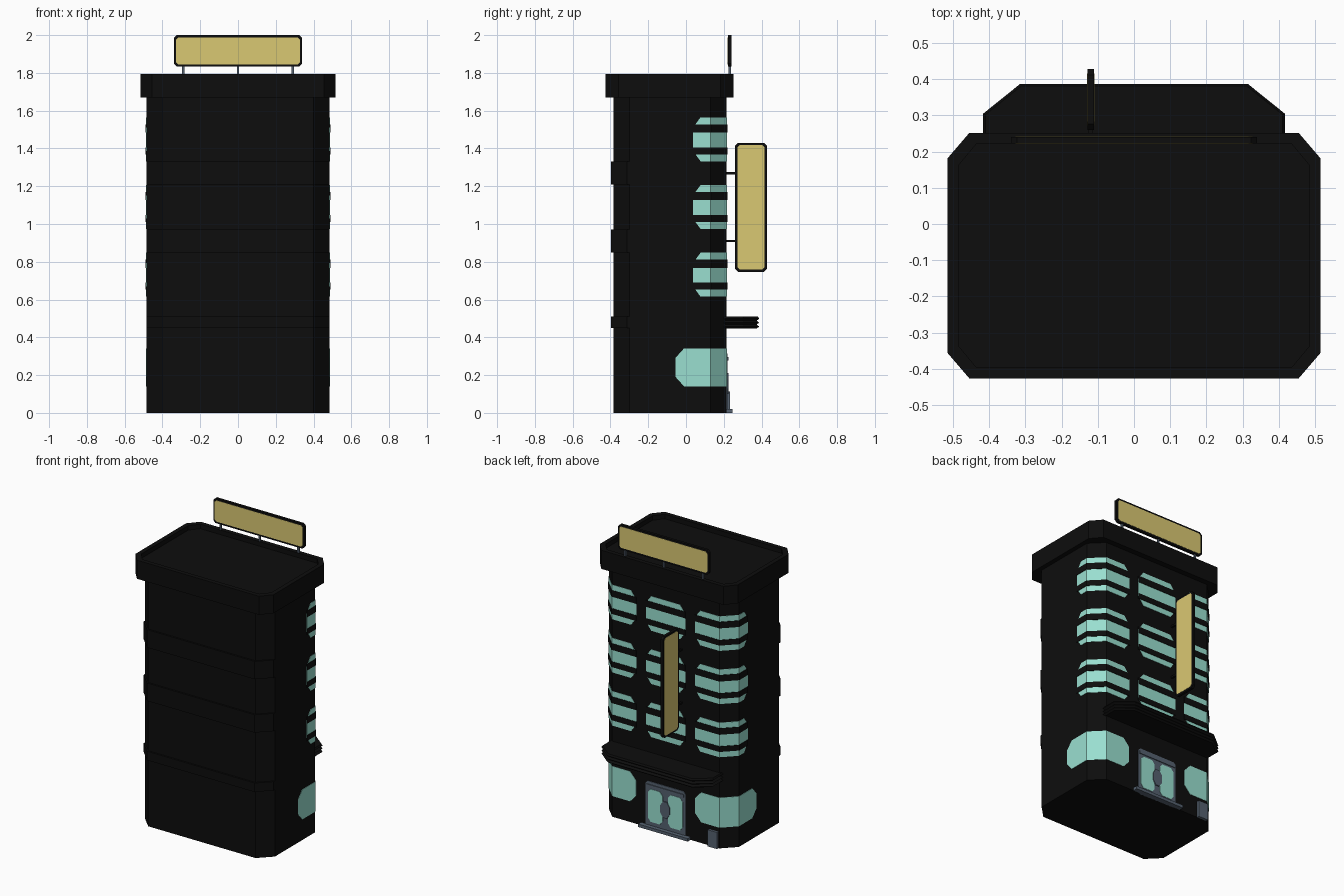
import bpy, bmesh

if "Cube" in bpy.data.objects:
    bpy.data.objects.remove(bpy.data.objects["Cube"])


def mat(name, rgb):
    m = bpy.data.materials.new(name)
    m.diffuse_color = (*rgb, 1)
    m.use_nodes = True
    m.node_tree.nodes["Principled BSDF"].inputs["Base Color"].default_value = m.diffuse_color
    return m


BLACK = mat("black", (0.004, 0.004, 0.004))
TEAL = mat("teal_glass", (0.32, 0.74, 0.63))
GOLD = mat("gold_panel", (0.70, 0.58, 0.17))
SLATE = mat("slate_metal", (0.09, 0.12, 0.16))


def loft(name, rings, m):
    """Closed solid through a list of equal-length vertex rings."""
    bm = bmesh.new()
    rs = [[bm.verts.new(p) for p in r] for r in rings]
    n = len(rs[0])
    for a, b in zip(rs, rs[1:]):
        for i in range(n):
            j = (i + 1) % n
            bm.faces.new((a[i], a[j], b[j], b[i]))
    bm.faces.new(rs[0])
    bm.faces.new(rs[-1])
    bmesh.ops.recalc_face_normals(bm, faces=bm.faces)
    me = bpy.data.meshes.new(name)
    bm.to_mesh(me)
    bm.free()
    me.materials.append(m)
    ob = bpy.data.objects.new(name, me)
    bpy.context.collection.objects.link(ob)
    return ob


def octagon(u0, u1, v0, v1, cu, cv):
    return [(u0 + cu, v0), (u1 - cu, v0), (u1, v0 + cv), (u1, v1 - cv),
            (u1 - cu, v1), (u0 + cu, v1), (u0, v1 - cv), (u0, v0 + cv)]


def level(pts, z):
    return [(x, y, z) for x, y in pts]


def box(name, x0, x1, y0, y1, z0, z1, m):
    r = [(x0, y0), (x1, y0), (x1, y1), (x0, y1)]
    return loft(name, [level(r, z0), level(r, z1)], m)


def plate(name, pts, axis, lo, hi, m):
    """Outline in (horizontal, z), thickened along x or y."""
    put = (lambda u, z, t: (t, u, z)) if axis == 'x' else (lambda u, z, t: (u, t, z))
    return loft(name, [[put(u, z, t) for u, z in pts] for t in (lo, hi)], m)


# main tower, parapet with sunken roof
body = octagon(-0.485, 0.485, -0.385, 0.215, 0.085, 0.085)
loft("tower_body", [level(body, 0), level(body, 1.70)], BLACK)
outer = octagon(-0.515, 0.515, -0.427, 0.252, 0.06, 0.07)
inner = octagon(-0.485, 0.485, -0.397, 0.222, 0.05, 0.06)
loft("roof_parapet", [level(outer, 1.67), level(outer, 1.795),
                      level(inner, 1.795), level(inner, 1.765)], BLACK)

# raised floor bands on the plain front
band = octagon(-0.485, 0.485, -0.397, 0.21, 0.085, 0.085)
for i, (z0, z1) in enumerate(((0.45, 0.51), (0.85, 0.97), (1.21, 1.33))):
    loft(f"floor_band_{i}", [level(band, z0), level(band, z1)], BLACK)


# wall path: along the back, over the corner chamfer, then along the side
def wall(s, d):
    if s < 0.4:
        return s, 0.215 + d
    if s == 0.4:
        return 0.4 + 0.414 * d, 0.215 + d
    if s == 0.52:
        return 0.485 + d, 0.13 + 0.414 * d
    return 0.485 + d, 0.65 - s


def wrap(name, s0, s1, z0, z1, cs, cz, d, m, sign=1):
    """Thin plate following the wall, with clipped corners."""
    cols = [(s0, cz)] + ([(s0 + cs, 0)] if cs else [])
    cols += [(f, 0) for f in (0.4, 0.52) if s0 < f < s1]
    cols += ([(s1 - cs, 0)] if cs else []) + [(s1, cz)]
    rings = []
    for s, c in cols:
        a, b = wall(s, d), wall(s, -0.004)
        rings.append([(sign * a[0], a[1], z0 + c), (sign * a[0], a[1], z1 - c),
                      (sign * b[0], b[1], z1 - c), (sign * b[0], b[1], z0 + c)])
    loft(name, rings, m)


# upper windows with two dark bars each
spans = (("corner_left", 0.218, 0.613, -1), ("middle", -0.148, 0.148, 1),
         ("corner_right", 0.218, 0.613, 1))
for f in range(3):
    z = 0.615 + 0.3585 * f
    for label, s0, s1, sg in spans:
        wrap(f"window_{label}_{f}", s0, s1, z, z + 0.233, 0.04, 0.055, 0.002, TEAL, sg)
        for k, (b0, b1) in enumerate(((0.037, 0.074), (0.153, 0.196))):
            wrap(f"window_bar_{label}_{f}_{k}", s0, s1, z + b0, z + b1, 0, 0, 0.005, BLACK, sg)

# ground floor corner windows
for label, sg in (("left", -1), ("right", 1)):
    wrap(f"shop_window_{label}", 0.22, 0.705, 0.14, 0.342, 0.045, 0.05, 0.002, TEAL, sg)

# entrance doors
plate("door_frame", octagon(-0.148, 0.148, 0.0, 0.315, 0.015, 0.015), 'y', 0.20, 0.219, SLATE)
box("door_header", -0.14, 0.14, 0.21, 0.224, 0.278, 0.295, SLATE)
for label, sg in (("left", -1), ("right", 1)):
    u0, u1 = sorted((sg * 0.02, sg * 0.13))
    plate(f"door_glass_{label}", octagon(u0, u1, 0.045, 0.265, 0.02, 0.025),
          'y', 0.21, 0.221, TEAL)
plate("door_handle", octagon(-0.034, 0.034, 0.10, 0.21, 0.02, 0.03), 'y', 0.21, 0.226, SLATE)
box("door_step", -0.185, 0.185, 0.10, 0.246, 0, 0.02, SLATE)
box("utility_box", -0.394, -0.324, 0.20, 0.232, 0, 0.112, SLATE)


# ribbed canopy
def canopy(i):
    return [(-0.417 + i, 0.20), (0.417 - i, 0.20), (0.417 - i, 0.305 - i / 2),
            (0.315 - i / 2, 0.387 - i), (-0.315 + i / 2, 0.387 - i),
            (-0.417 + i, 0.305 - i / 2)]


steps = [(0.447, 0.012), (0.457, 0), (0.468, 0.012), (0.478, 0),
         (0.489, 0.012), (0.499, 0), (0.510, 0.006)]
loft("entrance_canopy", [level(canopy(i), z) for z, i in steps], BLACK)


# framed two-sided sign boards
def sign_board(name, u0, u1, z0, z1, axis, c):
    plate(name + "_frame", octagon(u0, u1, z0, z1, 0.016, 0.016), axis, c - 0.009, c + 0.009, BLACK)
    e = 0.012
    face = octagon(u0 + e, u1 - e, z0 + e, z1 - e, 0.012, 0.012)
    plate(name + "_panel", face, axis, c - 0.0105, c + 0.0105, GOLD)


sign_board("roof_sign", -0.34, 0.34, 1.833, 2.0, 'y', 0.231)
for i, x in enumerate((-0.29, 0, 0.29)):
    box(f"roof_sign_post_{i}", x - 0.006, x + 0.006, 0.225, 0.237, 1.76, 1.84, SLATE)
sign_board("side_sign", 0.26, 0.428, 0.747, 1.43, 'x', -0.12)
for i, z in enumerate((0.91, 1.268)):
    box(f"side_sign_bracket_{i}", -0.126, -0.114, 0.20, 0.27, z - 0.006, z + 0.006, BLACK)
